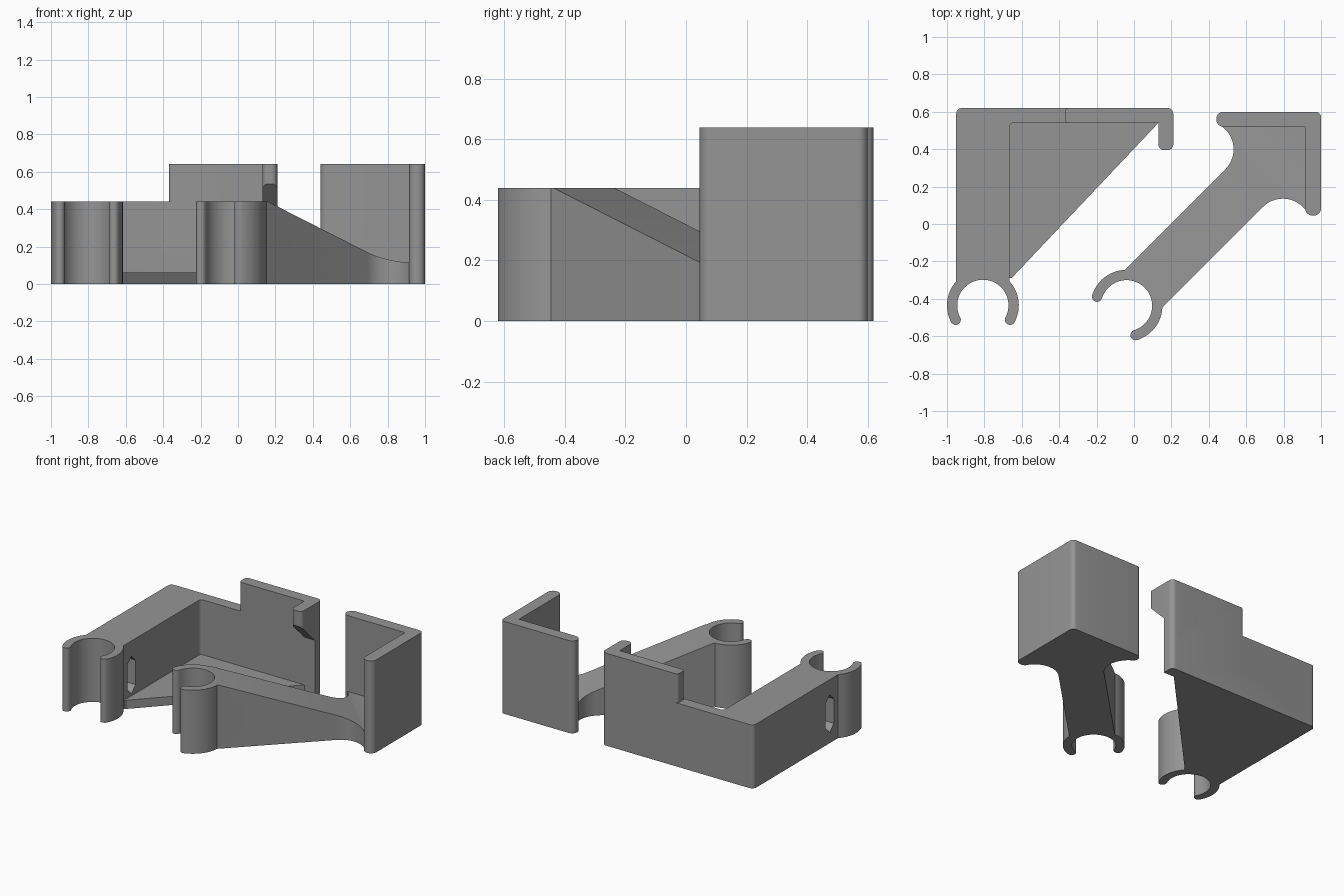
import bpy, bmesh, math
from mathutils import Matrix, Vector

if "Cube" in bpy.data.objects:
    bpy.data.objects.remove(bpy.data.objects["Cube"])

H = 0.44                       # clip and arm height
TALL = 0.64                    # raised wall height
R_OUT, R_IN = 0.192, 0.137     # clip ring radii
ARM = 0.1425                   # half width of an arm

grey = bpy.data.materials.new("grey_plastic")
grey.diffuse_color = (0.3, 0.3, 0.3, 1)
grey.use_nodes = True
grey.node_tree.nodes["Principled BSDF"].inputs["Base Color"].default_value = grey.diffuse_color


def arc(cx, cy, r, a0, a1, n):
    return [(cx + r * math.cos(math.radians(a0 + (a1 - a0) * i / n)),
             cy + r * math.sin(math.radians(a0 + (a1 - a0) * i / n))) for i in range(n + 1)]


def rounded(corners, n=8):
    """Polygon from (x, y, radius) corners."""
    pts = []
    for i, (x, y, r) in enumerate(corners):
        p = Vector((x, y))
        if r == 0:
            pts.append((x, y))
            continue
        a = (Vector(corners[i - 1][:2]) - p).normalized()
        b = (Vector(corners[(i + 1) % len(corners)][:2]) - p).normalized()
        half = a.angle(b) / 2
        c = p + (a + b).normalized() * r / math.sin(half)
        s = p + a * r / math.tan(half) - c
        e = p + b * r / math.tan(half) - c
        turn = math.atan2(s.x * e.y - s.y * e.x, s.dot(e))
        for k in range(n + 1):
            q = c + Matrix.Rotation(turn * k / n, 2) @ s
            pts.append((q.x, q.y))
    return pts


def prism(name, pts, z0, z1, matrix=None, edit=None):
    """Extrude an outline upward, optionally edit it, then place it."""
    bm = bmesh.new()
    face = bm.faces.new([bm.verts.new((x, y, z0)) for x, y in pts])
    top = bmesh.ops.extrude_face_region(bm, geom=[face])["geom"]
    for v in top:
        if isinstance(v, bmesh.types.BMVert):
            v.co.z = z1
    if edit:
        edit(bm)
    if matrix:
        bm.transform(matrix)
    bmesh.ops.recalc_face_normals(bm, faces=bm.faces)
    me = bpy.data.meshes.new(name)
    bm.to_mesh(me)
    bm.free()
    me.materials.append(grey)
    ob = bpy.data.objects.new(name, me)
    bpy.context.collection.objects.link(ob)
    return ob


def combine(ob, other, op):
    bpy.context.view_layer.objects.active = ob
    m = ob.modifiers.new(op.lower(), 'BOOLEAN')
    m.operation, m.object, m.solver = op, other, 'EXACT'
    bpy.ops.object.modifier_apply(modifier=m.name)
    bpy.data.objects.remove(other)


def clip_outline(arm_points):
    """C-shaped clip around the origin whose back runs into the arm points."""
    a = math.degrees(math.acos(ARM / R_OUT))
    lo, hi = -28, 208
    mid, cap = (R_OUT + R_IN) / 2, (R_OUT - R_IN) / 2

    def tip(ang, start):
        t = math.radians(ang)
        return arc(mid * math.cos(t), mid * math.sin(t), cap, start, start + 180, 8)[1:-1]
    return (arc(0, 0, R_OUT, lo, a, 12) + arm_points + arc(0, 0, R_OUT, 180 - a, hi, 12)
            + tip(hi, hi) + arc(0, 0, R_IN, hi, lo, 40) + tip(lo, lo + 180))


def cut_slot(ob, matrix):
    """Pointed slot running across the arm."""
    prof = [(0.175, 0.12), (0.22, 0.075), (0.265, 0.12),
            (0.265, 0.29), (0.22, 0.335), (0.175, 0.29)]
    turn = Matrix(((0, 0, 1, 0), (1, 0, 0, 0), (0, 1, 0, 0), (0, 0, 0, 1)))
    combine(ob, prism("slot_cutter", prof, -0.5, 0.5, matrix @ turn), 'DIFFERENCE')


# Left bracket: clip, straight arm and back wall in one outline
cx, cy = -0.808, -0.435
place_left = Matrix.Translation((cx, cy, 0))
path = rounded([(-0.6655, -0.3, 0), (-0.6655, 0.54, 0.02), (0.21, 0.54, 0),
                (0.21, 0.62, 0.03), (-0.9505, 0.62, 0.03), (-0.9505, -0.3, 0)])
left = prism("left_bracket", clip_outline([(x - cx, y - cy) for x, y in path]), 0, H, place_left)
cut_slot(left, place_left)

# Raised part of the back wall
wall = prism("raised_wall", rounded([(-0.37, 0.54, 0.02), (0.21, 0.54, 0),
             (0.21, 0.62, 0.03), (-0.37, 0.62, 0.02)]), 0.2, TALL)
combine(left, wall, 'UNION')


# Hook with a slanted underside
def slant(bm):
    res = bmesh.ops.bisect_plane(bm, geom=bm.verts[:] + bm.edges[:] + bm.faces[:],
                                 plane_co=(0, 0.40, 0.53), plane_no=(0, 1, 1), clear_inner=True)
    edges = [e for e in res["geom_cut"] if isinstance(e, bmesh.types.BMEdge)]
    bmesh.ops.holes_fill(bm, edges=edges)


hook = prism("hook", rounded([(0.13, 0.395, 0.03), (0.21, 0.395, 0.03),
             (0.21, 0.62, 0.03), (0.13, 0.62, 0)]), 0.1, TALL, edit=slant)
combine(left, hook, 'UNION')

# Thin triangular floor plate
floor = prism("floor_plate", [(-0.70, -0.29), (-0.655, -0.29), (0.13, 0.54),
                              (0.13, 0.58), (-0.70, 0.58)], 0, 0.06)
combine(left, floor, 'UNION')

# Right bracket: diagonal arm that slopes down to a low floor
KNEE, FOOT, LOW = 0.14, 1.044, 0.115
place_right = Matrix.Translation((-0.04, -0.437, 0)) @ Matrix.Rotation(-math.pi / 4, 4, 'Z')


def slope_top(bm):
    for v in (KNEE, FOOT):
        bmesh.ops.bisect_plane(bm, geom=bm.verts[:] + bm.edges[:] + bm.faces[:],
                               plane_co=(0, v, 0), plane_no=(0, 1, 0))
    for p in bm.verts:
        if p.co.z > 0.2:
            t = min(1, max(0, (p.co.y - KNEE) / (FOOT - KNEE)))
            p.co.z = H + (LOW - H) * t


path = rounded([(ARM, 0.13, 0), (ARM, 1.04, 0.15), (0.34, 1.04, 0), (0, 1.40, 0),
                (-0.34, 1.04, 0), (-ARM, 1.04, 0.15), (-ARM, 0.13, 0)], 12)[1:-1]
right = prism("right_bracket", clip_outline(path), 0, H, place_right, slope_top)
cut_slot(right, place_right)

# Tall corner wall
corner = prism("corner_wall", rounded([(0.44, 0.52, 0.039), (0.915, 0.52, 0), (0.915, 0.045, 0.039),
               (1.0, 0.045, 0.039), (1.0, 0.60, 0.03), (0.44, 0.60, 0.039)]), 0, TALL)
combine(right, corner, 'UNION')

# Smooth the curved sides and keep the edges sharp
for ob in (left, right):
    bpy.ops.object.select_all(action='DESELECT')
    ob.select_set(True)
    bpy.context.view_layer.objects.active = ob
    bpy.ops.object.shade_smooth_by_angle(angle=math.radians(30))
